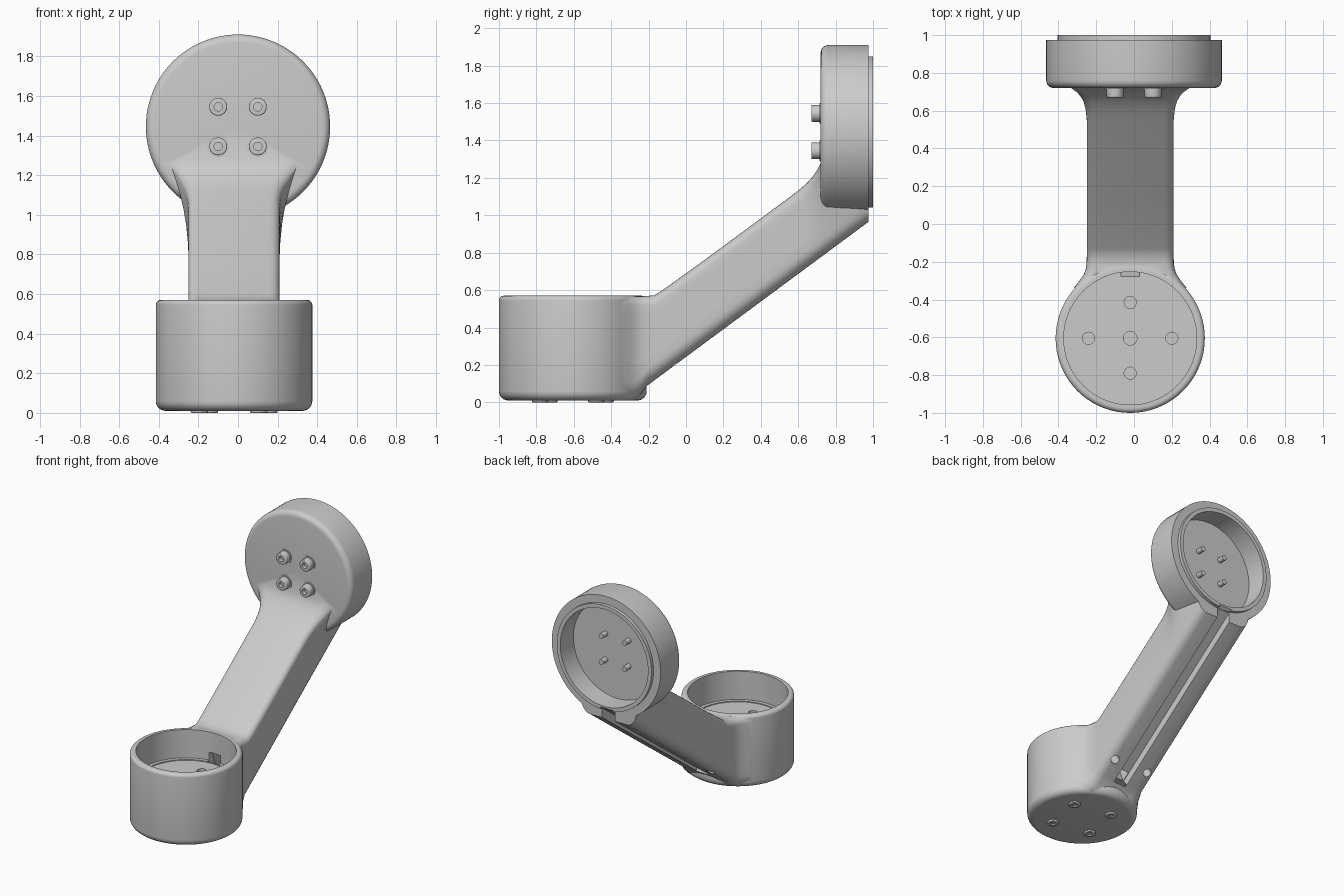
import bpy, bmesh
from math import sin, cos, pi, radians, atan2
from mathutils import Matrix, Vector

if "Cube" in bpy.data.objects:
    bpy.data.objects.remove(bpy.data.objects["Cube"])

CX = -0.02                      # centre line of arm and cup
CUP_Y = -0.605
DISC_Z = 1.445
TO_Y = Matrix.Rotation(-pi / 2, 4, 'X')   # turns a z-axis part to point along +y


def finish(name, bm):
    bmesh.ops.remove_doubles(bm, verts=bm.verts, dist=1e-5)
    bmesh.ops.recalc_face_normals(bm, faces=bm.faces)
    me = bpy.data.meshes.new(name)
    bm.to_mesh(me)
    bm.free()
    ob = bpy.data.objects.new(name, me)
    bpy.context.collection.objects.link(ob)
    return ob


def smooth(ob, angle=32):
    bpy.ops.object.select_all(action='DESELECT')
    ob.select_set(True)
    bpy.context.view_layer.objects.active = ob
    bpy.ops.object.shade_smooth_by_angle(angle=radians(angle))


def arc(cx, cy, r, a0, a1, n=6):
    return [(cx + r * cos(radians(a0 + (a1 - a0) * i / n)),
             cy + r * sin(radians(a0 + (a1 - a0) * i / n))) for i in range(n + 1)]


def lathe(name, profile, mat, seg=72):
    """Closed solid from (radius, height) points that start and end on the axis."""
    bm = bmesh.new()
    rings = []
    for r, h in profile:
        n = 1 if r < 1e-6 else seg
        rings.append([bm.verts.new(mat @ Vector((r * cos(2 * pi * i / seg), r * sin(2 * pi * i / seg), h)))
                      for i in range(n)])
    for a, b in zip(rings, rings[1:]):
        for i in range(seg):
            j = (i + 1) % seg
            quad = [a[i % len(a)], a[j % len(a)], b[j % len(b)], b[i % len(b)]]
            quad = list(dict.fromkeys(quad))
            if len(quad) > 2:
                bm.faces.new(quad)
    return finish(name, bm)


def rod(name, r, h0, h1, mat, seg=24):
    return lathe(name, [(0, h0), (r, h0), (r, h1), (0, h1)], mat, seg)


def slanted_box(name, p, q, width, thick):
    """Box whose centre line runs from p to q in the yz plane."""
    (y0, z0), (y1, z1) = p, q
    length = Vector((y1 - y0, z1 - z0)).length
    mat = (Matrix.Translation((CX, (y0 + y1) / 2, (z0 + z1) / 2))
           @ Matrix.Rotation(atan2(z1 - z0, y1 - y0), 4, 'X')
           @ Matrix.Diagonal((width, length, thick, 1)))
    bm = bmesh.new()
    bmesh.ops.create_cube(bm, size=1, matrix=mat)
    return finish(name, bm)


def boolean(ob, other, op):
    m = ob.modifiers.new(op, 'BOOLEAN')
    m.operation, m.solver, m.object = op, 'EXACT', other
    other.hide_render = True
    bpy.context.view_layer.objects.active = ob
    bpy.ops.object.modifier_apply(modifier=m.name)
    bpy.data.objects.remove(other)


# Lower cup, solid
cup_at = Matrix.Translation((CX, CUP_Y, 0))
body = lathe("arm_body", [(0, .01)] + arc(.345, .06, .05, -90, 0)
             + arc(.37, .545, .025, 0, 90) + [(0, .57)], cup_at)

# Upper disc with stepped rear lip, solid
disc_at = Matrix.Translation((0, 0, DISC_Z)) @ TO_Y
disc = lathe("disc", [(0, .72)] + arc(.425, .76, .04, -90, 0)
             + [(.465, .975), (.405, .975), (.405, 1.0), (0, 1.0)], disc_at, 96)


# Sloping arm: rounded sections lofted along y, flaring into the cup and the disc
def section(y, half, zb, zt, flare):
    h = zt - zb
    side = arc(half - .075, zb + .09, 1, -90, 0, 5)
    side = [(half - .075 + .075 * (x - half + .075), zb + .09 + .09 * (z - zb - .09)) for x, z in side]
    side += [(half, zb + h * t) for t in (.35, .5, .65, .8)]
    side += arc(half - .05, zt - .05, .05, 0, 90, 5)
    side = [(x + flare * max(0, (z - zb) / h) ** 2 * x / half, z) for x, z in side]
    return [(CX + x, y, z) for x, z in side] + [(CX - x, y, z) for x, z in reversed(side)]


def low(y):
    return .08 + .74 * (y + .22)


def high(y):
    return .57 + .738 * (y + .16)


stations = [(-.34, .30, .02, .566, 0), (-.30, .268, .02, .566, 0), (-.27, .247, .022, .566, 0),
            (-.24, .236, .045, .567, 0), (-.21, .231, low(-.21), .569, 0),
            (-.17, .23, low(-.17), .572, 0), (-.13, .23, low(-.13), high(-.13) + .004, 0)]
for y, flare, lift in [(.1, 0, 0), (.35, 0, 0), (.55, 0, 0), (.61, .008, .002), (.65, .022, .008),
                       (.68, .045, .02), (.70, .068, .035), (.72, .10, .06), (.80, .125, .06),
                       (.90, .15, .05), (.975, .16, .05)]:
    stations.append((y, .23, low(y), high(y) + lift, flare))
bm = bmesh.new()
rings = [[bm.verts.new(p) for p in section(*s)] for s in stations]
for a, b in zip(rings, rings[1:]):
    for i in range(len(a)):
        j = (i + 1) % len(a)
        bm.faces.new((a[i], a[j], b[j], b[i]))
bm.faces.new(rings[0])
bm.faces.new(rings[-1])
arm = finish("arm", bm)
boolean(body, arm, 'UNION')
boolean(body, disc, 'UNION')

# Cavities of cup and disc
boolean(body, lathe("cup_cavity", [(0, .345), (.325, .345), (.325, .352), (.352, .352),
                                   (.352, .7), (0, .7)], cup_at), 'DIFFERENCE')
boolean(body, rod("disc_cavity", .375, .84, 1.1, disc_at, 96), 'DIFFERENCE')

# Cable groove under the arm and tunnel up into the cup
boolean(body, slanted_box("groove", (-.17, low(-.17)), (1.1, low(1.1)), .11, .12), 'DIFFERENCE')
boolean(body, slanted_box("tunnel", (-.125, .06), (-.262, .41), .10, .07), 'DIFFERENCE')

# Blind holes in the cup floor
for x, y, r in [(0, 0, .036), (.22, 0, .032), (-.22, 0, .032), (0, .19, .032), (0, -.185, .032)]:
    boolean(body, rod("floor_hole", r, .26, .5, cup_at @ Matrix.Translation((x, y, 0))), 'DIFFERENCE')

# Screw holes either side of the groove
tilt = Matrix.Rotation(atan2(.74, 1), 4, 'X')
for s in (-1, 1):
    at = Matrix.Translation((CX + s * .15, -.055, low(-.055))) @ tilt
    boolean(body, rod("side_hole", .032, -.1, .09, at), 'DIFFERENCE')
smooth(body)


# Socket-head bolts: head faces -h, shaft runs to +h
def bolt(name, mat, r, head, shaft_r, tip):
    smooth(lathe(name, [(0, head * .5), (.021, head * .5), (.021, 0)]
                 + arc(r - .006, .006, .006, -90, 0, 3)
                 + [(r, head), (shaft_r, head), (shaft_r, tip), (0, tip)], mat, 24))


for sx in (-1, 1):
    for sz in (-1, 1):
        at = Matrix.Translation((sx * .1, .67, DISC_Z + sz * .1)) @ TO_Y
        bolt("disc_bolt", at, .045, .055, .02, .225)
        smooth(rod("disc_washer", .055, .045, .055, at))

for x, y in [(.175, .125), (.125, -.175), (-.175, -.125), (-.125, .175)]:
    at = cup_at @ Matrix.Translation((x, y, 0))
    bolt("cup_bolt", at, .044, .03, .02, .1)
